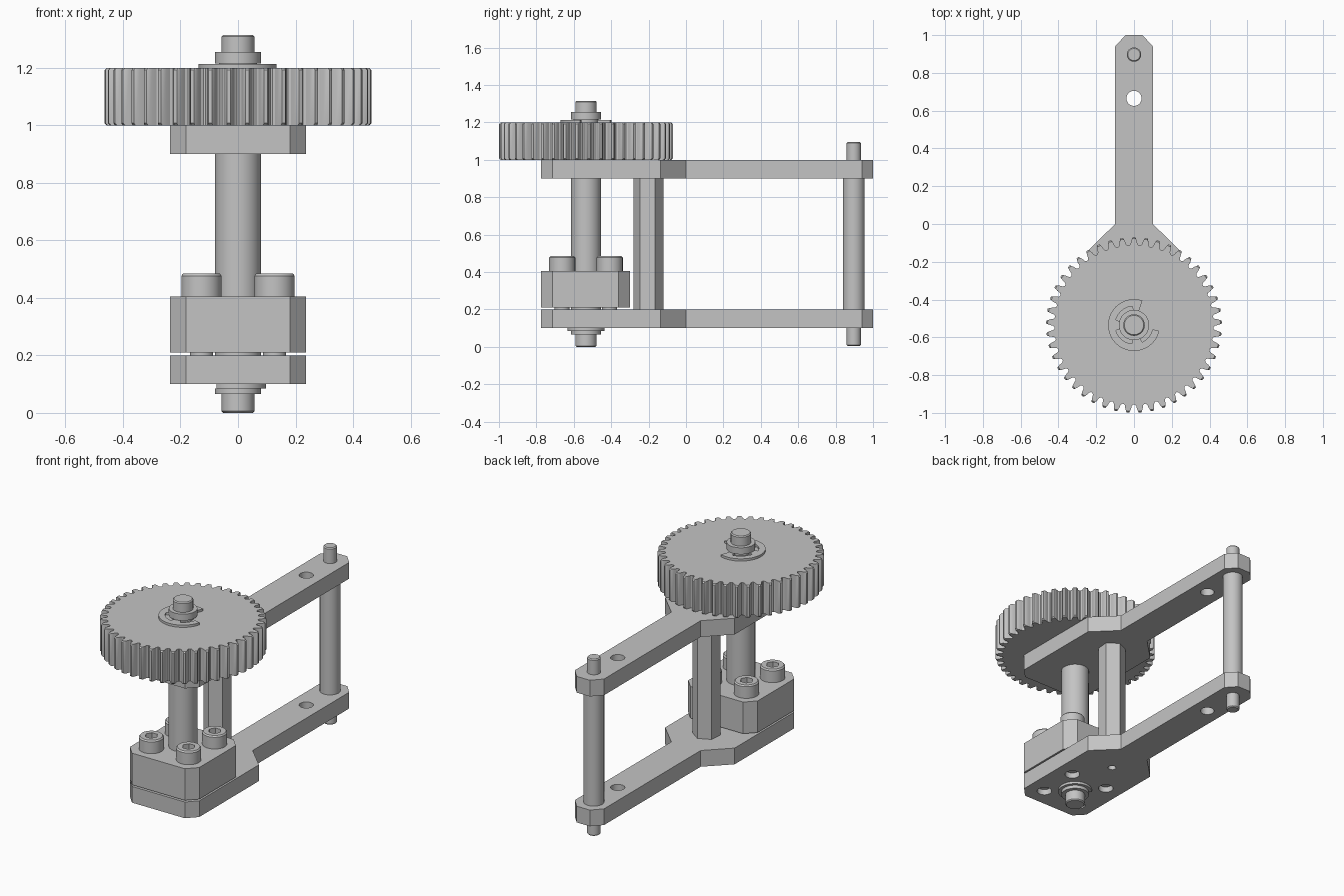
import bpy
import bmesh
from math import sin, cos, pi, radians

cube = bpy.data.objects.get("Cube")
if cube:
    bpy.data.objects.remove(cube, do_unlink=True)

steel = bpy.data.materials.new("plain_grey")
steel.use_nodes = True
GREY = (0.55, 0.55, 0.55, 1)
steel.diffuse_color = GREY
steel.node_tree.nodes["Principled BSDF"].inputs["Base Color"].default_value = GREY

SHAFT_Y = -0.535      # shaft and gear axis
ROD_Y = 0.897         # rear rod axis
POST_Y = -0.2         # hexagonal spacer axis
BOLT = 0.127          # bolt offset from the shaft axis


def select(obj):
    bpy.ops.object.select_all(action='DESELECT')
    obj.select_set(True)
    bpy.context.view_layer.objects.active = obj


def smooth(obj):
    select(obj)
    bpy.ops.object.shade_smooth_by_angle(angle=radians(30))


def ring(r, n=48, x=0, y=0, turn=0):
    return [(x + r * cos(turn + 2 * pi * i / n), y + r * sin(turn + 2 * pi * i / n))
            for i in range(n)]


def mirrored(half):
    """Close a right-hand outline with its mirror image."""
    return half + [(-x, y) for x, y in reversed(half)]


def prism(name, outlines, z0, z1, x=0, y=0):
    """Extrude a flat outline; further outlines become holes."""
    curve = bpy.data.curves.new(name, 'CURVE')
    curve.dimensions = '2D'
    curve.fill_mode = 'BOTH'
    curve.extrude = (z1 - z0) / 2
    for pts in outlines:
        spline = curve.splines.new('POLY')
        spline.points.add(len(pts) - 1)
        for p, (px, py) in zip(spline.points, pts):
            p.co = (px, py, 0, 1)
        spline.use_cyclic_u = True
    curve.materials.append(steel)
    obj = bpy.data.objects.new(name, curve)
    bpy.context.collection.objects.link(obj)
    obj.location = (x, y, (z0 + z1) / 2)
    select(obj)
    bpy.ops.object.convert(target='MESH')
    obj = bpy.context.view_layer.objects.active
    smooth(obj)
    return obj


def mesh_object(name, bm, x, y):
    bmesh.ops.recalc_face_normals(bm, faces=bm.faces)
    mesh = bpy.data.meshes.new(name)
    bm.to_mesh(mesh)
    bm.free()
    mesh.materials.append(steel)
    obj = bpy.data.objects.new(name, mesh)
    bpy.context.collection.objects.link(obj)
    obj.location = (x, y, 0)
    smooth(obj)


def lathe(name, profile, x=0, y=0):
    """Turn a (radius, height) profile about the vertical axis."""
    bm = bmesh.new()
    verts = [bm.verts.new((r, 0, z)) for r, z in profile]
    edges = [bm.edges.new(pair) for pair in zip(verts, verts[1:])]
    bmesh.ops.spin(bm, geom=verts + edges, cent=(0, 0, 0), axis=(0, 0, 1),
                   angle=2 * pi, steps=48)
    bmesh.ops.remove_doubles(bm, verts=bm.verts, dist=0.0001)
    mesh_object(name, bm, x, y)


# Two matching arm plates
arm = mirrored([(0.18, -0.775), (0.237, -0.715), (0.237, -0.135),
                (0.1, 0), (0.1, 0.94), (0.045, 1)])
corners = [(sx * BOLT, SHAFT_Y + sy * BOLT) for sx in (-1, 1) for sy in (-1, 1)]
arm_hole = ring(0.04, y=0.665)
post_hole = ring(0.023, 24, y=POST_Y)
bolt_holes = [ring(0.043, 32, x, y) for x, y in corners]
prism("lower_arm", [arm, arm_hole, post_hole] + bolt_holes, 0.1, 0.2)
prism("upper_arm", [arm, arm_hole, post_hole], 0.9, 1.0)

# Chamfered clamp block
block = mirrored([(0.18, -0.775), (0.237, -0.715), (0.237, -0.36), (0.18, -0.3)])
prism("clamp_block", [block], 0.21, 0.405)

# Socket head bolts
for i, (x, y) in enumerate(corners):
    lathe(f"bolt_{i + 1}", [(0, 0.13), (0.035, 0.13), (0.04, 0.137), (0.04, 0.405),
                            (0.07, 0.405), (0.07, 0.477), (0.063, 0.485),
                            (0.045, 0.485), (0.045, 0.44), (0, 0.44)], x, y)
    prism(f"bolt_socket_{i + 1}", [ring(0.045), ring(0.037, 6)], 0.44, 0.485, x, y)

# Hexagonal spacer, turned slightly
prism("hex_spacer", [ring(0.08, 6, turn=radians(25)), ring(0.023, 24)],
      0.2, 0.9, y=POST_Y)

# Rear rod with thinner ends
lathe("rear_rod", [(0, 0.005), (0.032, 0.005), (0.038, 0.011), (0.038, 0.2),
                   (0.058, 0.2), (0.058, 0.9), (0.038, 0.9), (0.038, 1.089),
                   (0.032, 1.095), (0, 1.095)], y=ROD_Y)

# Main shaft with clip grooves
lathe("main_shaft", [(0, 0), (0.051, 0), (0.057, 0.006), (0.057, 0.065), (0.08, 0.065),
                     (0.08, 0.085), (0.066, 0.085), (0.066, 0.1), (0.08, 0.1),
                     (0.08, 1.2), (0.066, 1.2), (0.066, 1.215), (0.08, 1.215),
                     (0.08, 1.255), (0.057, 1.255), (0.057, 1.309),
                     (0.051, 1.315), (0, 1.315)], y=SHAFT_Y)


# Open retaining clips
def clip(name, start, end, outer, inner, prongs, z0, z1):
    def inner_radius(a):
        return 0.064 if any(abs(a - p) <= 14 for p in prongs) else inner
    angles = range(start, end + 1, 3)
    pts = [(outer, a) for a in angles]
    pts += [(inner_radius(a), a) for a in reversed(angles)]
    prism(name, [[(r * cos(radians(a)), r * sin(radians(a))) for r, a in pts]],
          z0, z1, y=SHAFT_Y)


clip("upper_clip", 71, 347, 0.137, 0.1, (78, 180, 280), 1.2, 1.214)
clip("lower_clip", -140, 140, 0.098, 0.066, (), 0.085, 0.1)

# Spur gear: each tooth is a short run of (radius, fraction of pitch)
TEETH = 45
tooth = [(0.421, -0.44), (0.428, -0.31), (0.445, -0.24), (0.458, -0.16), (0.465, -0.1),
         (0.465, 0.1), (0.458, 0.16), (0.445, 0.24), (0.428, 0.31), (0.421, 0.44)]
outline = [(r, pi / 2 + 2 * pi * (t + f) / TEETH) for t in range(TEETH) for r, f in tooth]
bm = bmesh.new()
layers = []
for z, limit in ((1.0, 0.457), (1.008, 1), (1.192, 1), (1.2, 0.457)):
    layers.append([bm.verts.new((min(r, limit) * cos(a), min(r, limit) * sin(a), z))
                   for r, a in outline])
for low, high in zip(layers, layers[1:]):
    for i in range(len(low)):
        bm.faces.new((low[i - 1], low[i], high[i], high[i - 1]))
bm.faces.new(layers[0])
bm.faces.new(layers[-1])
mesh_object("spur_gear", bm, 0, SHAFT_Y)
